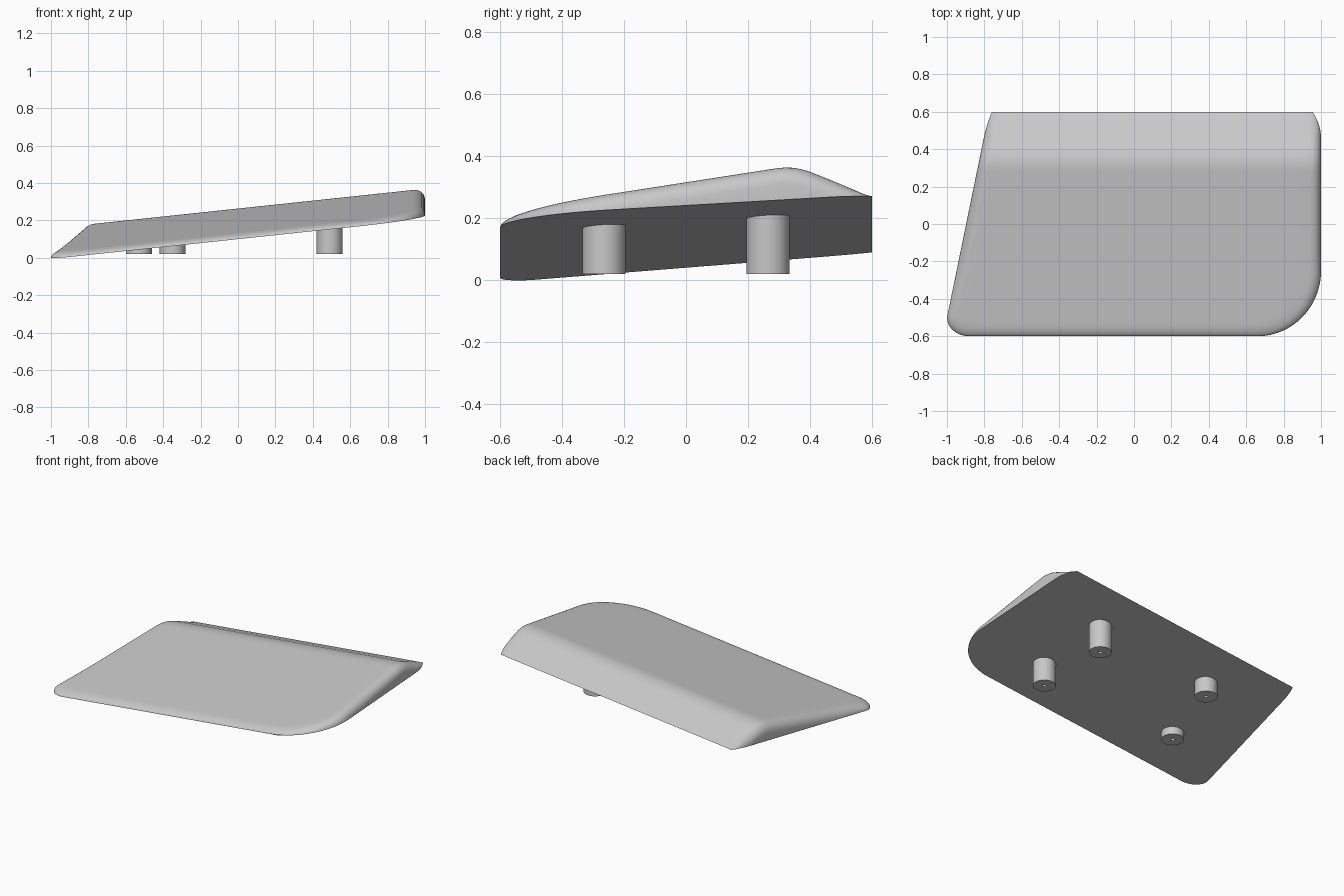
import bpy, bmesh, math
from mathutils import Vector
from mathutils.geometry import intersect_point_line

if "Cube" in bpy.data.objects:
    bpy.data.objects.remove(bpy.data.objects["Cube"])

grey = bpy.data.materials.new("light_grey")
grey.use_nodes = True
colour = (0.58, 0.58, 0.58, 1)
grey.diffuse_color = colour
grey.node_tree.nodes["Principled BSDF"].inputs["Base Color"].default_value = colour

HALF = 0.6       # half depth in y
FILLET = 0.06    # rounding of the upper rim


def make_object(name, bm):
    bmesh.ops.recalc_face_normals(bm, faces=bm.faces)
    mesh = bpy.data.meshes.new(name)
    bm.to_mesh(mesh)
    bm.free()
    mesh.materials.append(grey)
    obj = bpy.data.objects.new(name, mesh)
    bpy.context.collection.objects.link(obj)
    bpy.ops.object.select_all(action='DESELECT')
    obj.select_set(True)
    bpy.context.view_layer.objects.active = obj
    bpy.ops.object.shade_smooth_by_angle(angle=math.radians(35))
    return obj


def underside(x, y):
    return 0.135 + 0.106 * x + 0.058 * y


def thickness(y):
    """Front ramp and back slope, blended over the ridge."""
    a, b, k = 0.081 + 0.097 * y, 0.46 * (HALF - y), 0.033
    h = max(k - abs(a - b), 0) / k
    return max(min(a, b) - h * h * k / 4, 0)


def arc(s):
    return 1 - math.sqrt(max(1 - s * s, 0))


def left_x(y):
    x = -1 + 0.205 * (max(y, -0.5) + 0.5)
    x += 0.12 * arc(max(-0.5 - y, 0) / 0.1)
    return x + 0.015 * (max(y - 0.46, 0) / 0.14) ** 2


def right_x(y):
    x = 1 - 0.34 * arc(max(-0.25 - y, 0) / 0.35)
    return x - 0.045 * (max(y - 0.46, 0) / 0.14) ** 2


# Stations: dense at the rim, the rounded corners and the ridge
rim = [FILLET * (1 - math.cos(math.radians(a))) for a in range(0, 91, 15)]
rows = [-HALF + d for d in [0, 0.0005] + rim[1:]]
rows += [-0.54 + 0.02 * i for i in range(1, 57)] + [HALF]
rows.sort()
MID = 30


def row_points(y):
    l, r = left_x(y), right_x(y)
    inner_l, inner_r = l + FILLET, r - FILLET
    mid = [inner_l + (inner_r - inner_l) * i / MID for i in range(1, MID)]
    return [l + d for d in rim] + mid + [r - d for d in reversed(rim)]


# Rim path: left side, front and right side (the back has no rounding)
path = [Vector((left_x(y), y)) for y in reversed(rows)]
path += [Vector((right_x(y), y)) for y in rows]
segments = list(zip(path, path[1:]))


def rim_distance(p):
    best = FILLET
    for a, b in segments:
        if min(a.y, b.y) - p.y > best or p.y - max(a.y, b.y) > best:
            continue
        if (b - a).length < 1e-7:
            continue
        q, t = intersect_point_line(p, a, b)
        q = a.lerp(b, min(max(t, 0), 1))
        best = min(best, (p - q.to_2d()).length)
    return best


# Wedge-shaped panel
bm = bmesh.new()
grid = []
for y in rows:
    line = []
    t = thickness(y)
    for x in row_points(y):
        d = rim_distance(Vector((x, y)))
        drop = min(FILLET, t) * arc(1 - d / FILLET)
        line.append(bm.verts.new((x, y, underside(x, y) + t - drop)))
    grid.append(line)
for lo, hi in zip(grid, grid[1:]):
    for i in range(len(lo) - 1):
        bm.faces.new((lo[i], lo[i + 1], hi[i + 1], hi[i]))

# Side walls down to the flat underside
loop = grid[0] + [g[-1] for g in grid[1:-1]] + grid[-1][::-1]
loop += [g[0] for g in reversed(grid[1:-1])]
base = [bm.verts.new((v.co.x, v.co.y, underside(v.co.x, v.co.y))) for v in loop]
for i in range(len(loop)):
    j = (i + 1) % len(loop)
    bm.faces.new((loop[i], base[i], base[j], loop[j]))
bm.faces.new(base[::-1])
bmesh.ops.remove_doubles(bm, verts=bm.verts, dist=0.00002)
make_object("wedge_panel", bm)


# Round feet with a small pilot hole in each end
def foot(name, x, y, radius=0.07, bottom=0.02, hole=0.012):
    top = underside(x, y) + 0.016
    profile = [(radius, top), (radius, bottom), (hole, bottom), (hole, bottom + 0.02), (0, bottom + 0.02)]
    bm = bmesh.new()
    verts = [bm.verts.new((x + r, y, z)) for r, z in profile]
    edges = [bm.edges.new(pair) for pair in zip(verts, verts[1:])]
    bmesh.ops.spin(bm, geom=verts + edges, cent=(x, y, 0), axis=(0, 0, 1),
                   angle=math.tau, steps=40)
    bmesh.ops.remove_doubles(bm, verts=bm.verts, dist=0.0001)
    make_object(name, bm)


foot("front_left_foot", 0.49, -0.265)
foot("back_left_foot", 0.49, 0.265)
foot("front_right_foot", -0.53, -0.265)
foot("back_right_foot", -0.35, 0.265)
